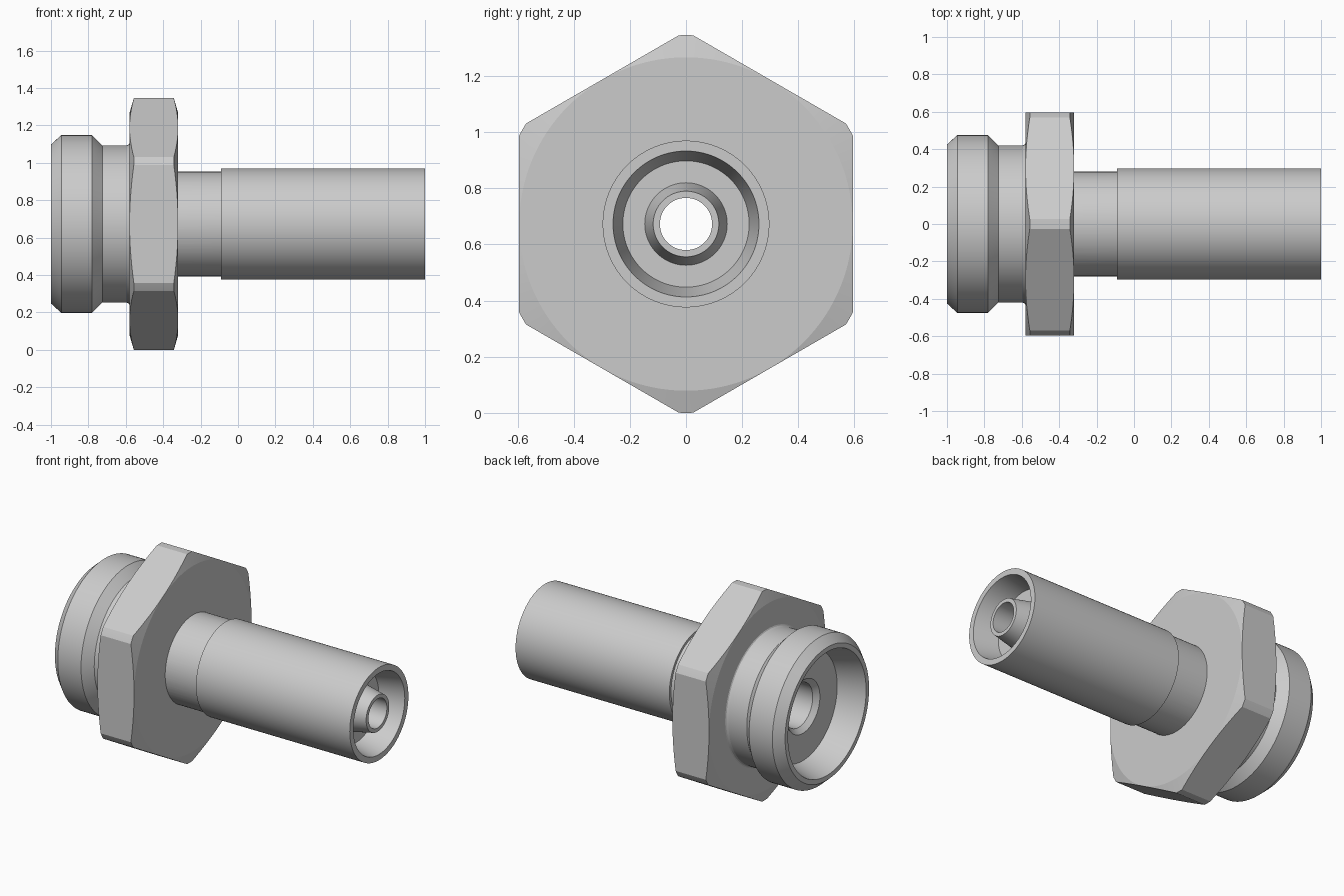
import bpy, bmesh, math

if "Cube" in bpy.data.objects:
    bpy.data.objects.remove(bpy.data.objects["Cube"])

AXIS_Z = 0.673
SEG = 128


def make_object(name, bm):
    bmesh.ops.recalc_face_normals(bm, faces=bm.faces)
    mesh = bpy.data.meshes.new(name)
    bm.to_mesh(mesh)
    bm.free()
    obj = bpy.data.objects.new(name, mesh)
    bpy.context.collection.objects.link(obj)
    return obj


def loft(name, rings, close):
    """Skin a list of equal-length point rings; close joins last to first."""
    bm = bmesh.new()
    vs = [[bm.verts.new(p) for p in ring] for ring in rings]
    n = len(vs[0])
    pairs = list(zip(vs, vs[1:])) + ([(vs[-1], vs[0])] if close else [])
    for a, b in pairs:
        for i in range(n):
            j = (i + 1) % n
            bm.faces.new((a[i], a[j], b[j], b[i]))
    if not close:
        bm.faces.new(vs[0])
        bm.faces.new(vs[-1])
    return make_object(name, bm)


def ring(x, r, n):
    """Circle or polygon around the part axis, first corner pointing up."""
    return [(x, r * math.sin(math.tau * i / n), AXIS_Z + r * math.cos(math.tau * i / n))
            for i in range(n)]


def revolve(name, profile):
    return loft(name, [ring(x, r, SEG) for x, r in profile], True)


def boolean(obj, other, operation):
    mod = obj.modifiers.new(operation, 'BOOLEAN')
    mod.operation, mod.object, mod.solver = operation, other, 'EXACT'
    bpy.context.view_layer.objects.active = obj
    bpy.ops.object.modifier_apply(modifier=mod.name)
    bpy.data.objects.remove(other, do_unlink=True)


# Turned body: outside from left to right, then sockets and bore back to the left
body = revolve("fitting_body", [
    (-1.0, 0.425), (-0.945, 0.475), (-0.78, 0.475), (-0.725, 0.42),
    (-0.595, 0.42), (-0.584, 0.425), (-0.575, 0.44), (-0.50, 0.44), (-0.45, 0.28),
    (-0.09, 0.28), (-0.09, 0.297), (1.0, 0.297),
    # annular socket and tapered nipple on the right
    (1.0, 0.26), (0.84, 0.225), (0.84, 0.147), (0.99, 0.117), (0.99, 0.093),
    # through bore and conical seat on the left
    (0.2, 0.093), (0.15, 0.14), (-0.80, 0.14), (-0.83, 0.17),
    (-0.83, 0.345), (-1.0, 0.395),
])

# Hexagonal collar with corners turned down and chamfered
collar = loft("hex_collar", [ring(x, 0.595 / math.cos(math.pi / 6), 6) for x in (-0.58, -0.32)], False)
corner_limit = revolve("corner_limit", [
    (-0.58, 0.25), (-0.58, 0.594), (-0.557, 0.673), (-0.343, 0.673), (-0.32, 0.594), (-0.32, 0.25),
])
boolean(collar, corner_limit, 'INTERSECT')
boolean(body, collar, 'UNION')

# Smooth turned surfaces, crisp edges
bpy.ops.object.select_all(action='DESELECT')
body.select_set(True)
bpy.context.view_layer.objects.active = body
bpy.ops.object.shade_smooth_by_angle(angle=math.radians(12))
